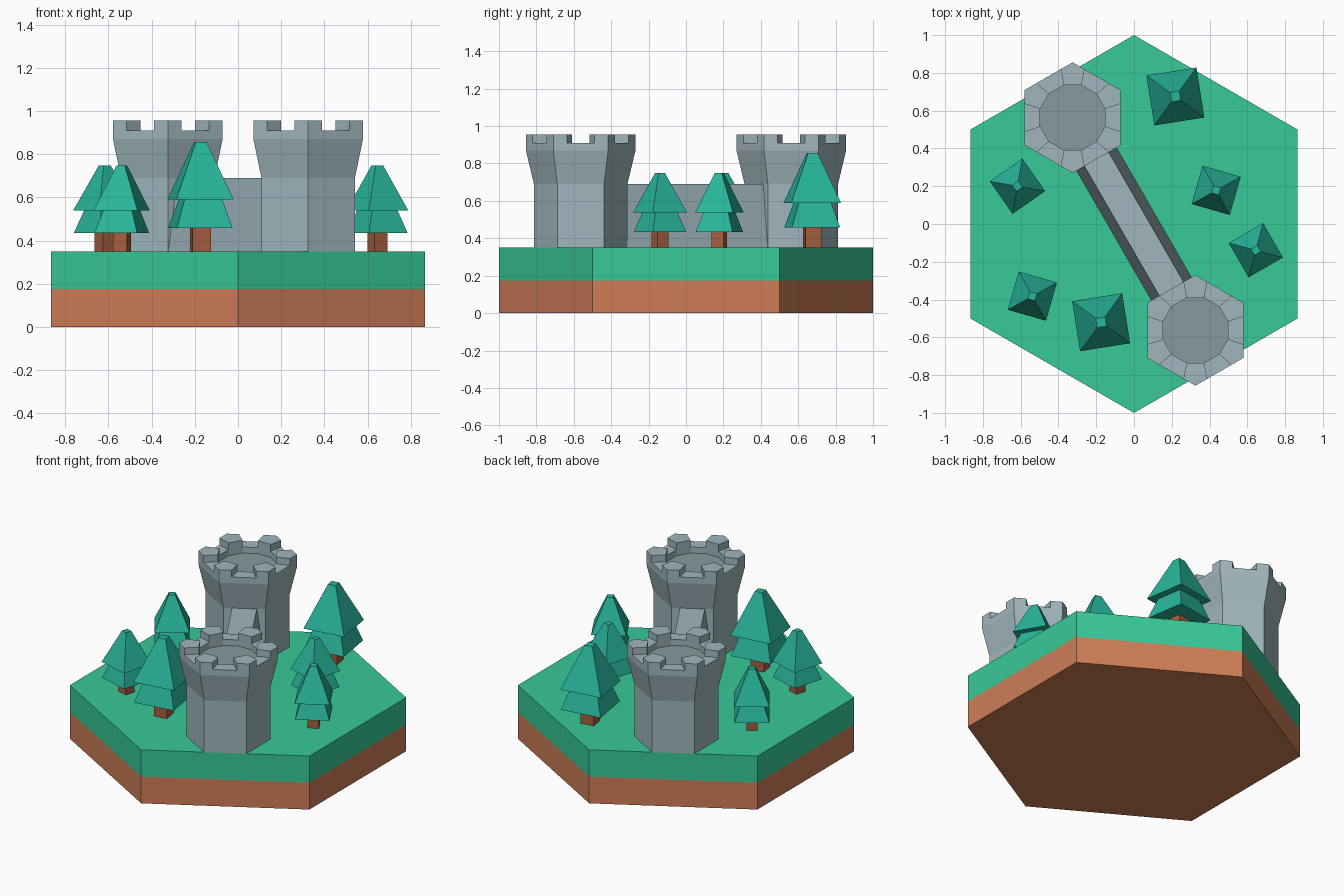
import bpy, bmesh
from math import sin, cos, pi, radians, sqrt
from mathutils import Vector

if "Cube" in bpy.data.objects:
    bpy.data.objects.remove(bpy.data.objects["Cube"])


def material(name, r, g, b):
    m = bpy.data.materials.new(name)
    m.diffuse_color = [(c / 255) ** 2.2 for c in (r, g, b)] + [1]
    m.use_nodes = True
    m.node_tree.nodes["Principled BSDF"].inputs["Base Color"].default_value = m.diffuse_color
    return m


GRASS = material("grass", 58, 200, 151)
DIRT = material("dirt", 205, 124, 87)
STONE = material("stone", 158, 181, 188)
FLOOR = material("dark_stone", 134, 153, 156)
LEAF = material("leaves", 44, 180, 153)
BARK = material("bark", 165, 95, 65)


def finish(bm, name, mats, loc=(0, 0, 0), rot=0):
    mesh = bpy.data.meshes.new(name)
    bm.to_mesh(mesh)
    bm.free()
    for m in mats:
        mesh.materials.append(m)
    ob = bpy.data.objects.new(name, mesh)
    ob.location = loc
    ob.rotation_euler.z = rot
    bpy.context.collection.objects.link(ob)
    return ob


def ring(bm, n, phase, r, z):
    return [bm.verts.new((r * cos(phase + 2 * pi * i / n), r * sin(phase + 2 * pi * i / n), z))
            for i in range(n)]


def bridge(bm, low, high):
    n = len(low)
    for i in range(n):
        j = (i + 1) % n
        bm.faces.new((low[i], low[j], high[j], high[i]))


def stack(name, n, phase, profile, mat, loc=(0, 0, 0), rot=0):
    """Closed n-sided solid through (radius, height) rings."""
    bm = bmesh.new()
    rings = [ring(bm, n, phase, r, z) for r, z in profile]
    bm.faces.new(rings[0][::-1])
    for a, b in zip(rings, rings[1:]):
        bridge(bm, a, b)
    bm.faces.new(rings[-1])
    return finish(bm, name, [mat], loc, rot)


def tower(name, loc):
    """Hexagonal tower with flared head, sunken floor and six corner merlons."""
    bm = bmesh.new()
    base = ring(bm, 6, pi / 6, 0.25, 0.35)
    neck = ring(bm, 6, pi / 6, 0.25, 0.69)
    bm.faces.new(base[::-1])
    bridge(bm, base, neck)
    rim, gap_top, mer_top = 0.87, 0.91, 0.955
    corner = [Vector((0.293 * cos(pi / 6 + k * pi / 3), 0.293 * sin(pi / 6 + k * pi / 3), 0))
              for k in range(6)]

    def inner(k, side):
        t = pi / 6 + k * pi / 3 + side * pi / 12
        return Vector((0.178 * cos(t), 0.178 * sin(t), 0))

    def column(p, heights):
        return [bm.verts.new((p.x, p.y, z)) for z in heights]

    C, A, B, a, b = [], [], [], [], []
    for k in range(6):
        c = corner[k]
        C.append(column(c, (rim, mer_top)))
        for lst, s in ((A, -1), (B, 1)):
            lst.append(column(c.lerp(corner[(k + s) % 6], 0.25), (rim, gap_top, mer_top)))
        a.append(column(inner(k, -1), (rim, gap_top, mer_top)))
        b.append(column(inner(k, 1), (rim, gap_top, mer_top)))
    floor = []
    for k in range(6):
        j = (k + 1) % 6
        new = bm.faces.new
        # flared side
        new((neck[k], neck[j], C[j][0], A[j][0], B[k][0], C[k][0]))
        # merlon: outside, top, cheeks, inside
        new((A[k][0], C[k][0], C[k][1], A[k][2], A[k][1]))
        new((C[k][0], B[k][0], B[k][1], B[k][2], C[k][1]))
        new((A[k][2], C[k][1], B[k][2], b[k][2], a[k][2]))
        new((a[k][1], A[k][1], A[k][2], a[k][2]))
        new((B[k][1], b[k][1], b[k][2], B[k][2]))
        new((b[k][0], a[k][0], a[k][1], a[k][2], b[k][2], b[k][1]))
        # gap: outside, sill, inside
        new((B[k][0], A[j][0], A[j][1], B[k][1]))
        new((B[k][1], A[j][1], a[j][1], b[k][1]))
        new((a[j][0], b[k][0], b[k][1], a[j][1]))
        floor += [a[k][0], b[k][0]]
    bm.faces.new(floor).material_index = 1
    return finish(bm, name, [STONE, FLOOR], loc)


def wall(name, half_len, low, top, z0, z1, rot):
    bm = bmesh.new()
    ends = [[bm.verts.new((x, y, z)) for y, z in ((-low, z0), (low, z0), (top, z1), (-top, z1))]
            for x in (-half_len, half_len)]
    bridge(bm, ends[0], ends[1])
    bm.faces.new(ends[0][::-1])
    bm.faces.new(ends[1])
    bmesh.ops.recalc_face_normals(bm, faces=bm.faces)
    return finish(bm, name, [STONE], rot=rot)


def tree(i, x, y, s, deg):
    """Square pine: trunk and two leaf tiers, (half width, height) above the ground."""
    parts = (("trunk", BARK, ((0.043, 0), (0.043, 0.107))),
             ("lower_leaves", LEAF, ((0.131, 0.107), (0.088, 0.24))),
             ("upper_leaves", LEAF, ((0.134, 0.24), (0.025, 0.507))))
    for part, mat, prof in parts:
        stack(f"tree_{i}_{part}", 4, pi / 4, [(h * sqrt(2) * s, z * s) for h, z in prof],
              mat, (x, y, 0.35), radians(deg))


# ground tile
stack("dirt_base", 6, pi / 6, [(1, 0), (1, 0.175)], DIRT)
stack("grass_layer", 6, pi / 6, [(1, 0.175), (1, 0.35)], GRASS)

# towers and connecting wall
tower("back_tower", (-0.325, 0.563, 0))
tower("front_tower", (0.325, -0.563, 0))
wall("castle_wall", 0.44, 0.122, 0.074, 0.35, 0.69, radians(120))

# trees: x, y, scale, turn
for i, t in enumerate([(0.219, 0.675, 1, 9), (-0.174, -0.52, 1, 9),
                       (0.435, 0.178, 0.785, -16), (-0.538, -0.382, 0.785, -16),
                       (0.645, -0.139, 0.785, 30), (-0.617, 0.2, 0.785, 35)], 1):
    tree(i, *t)
